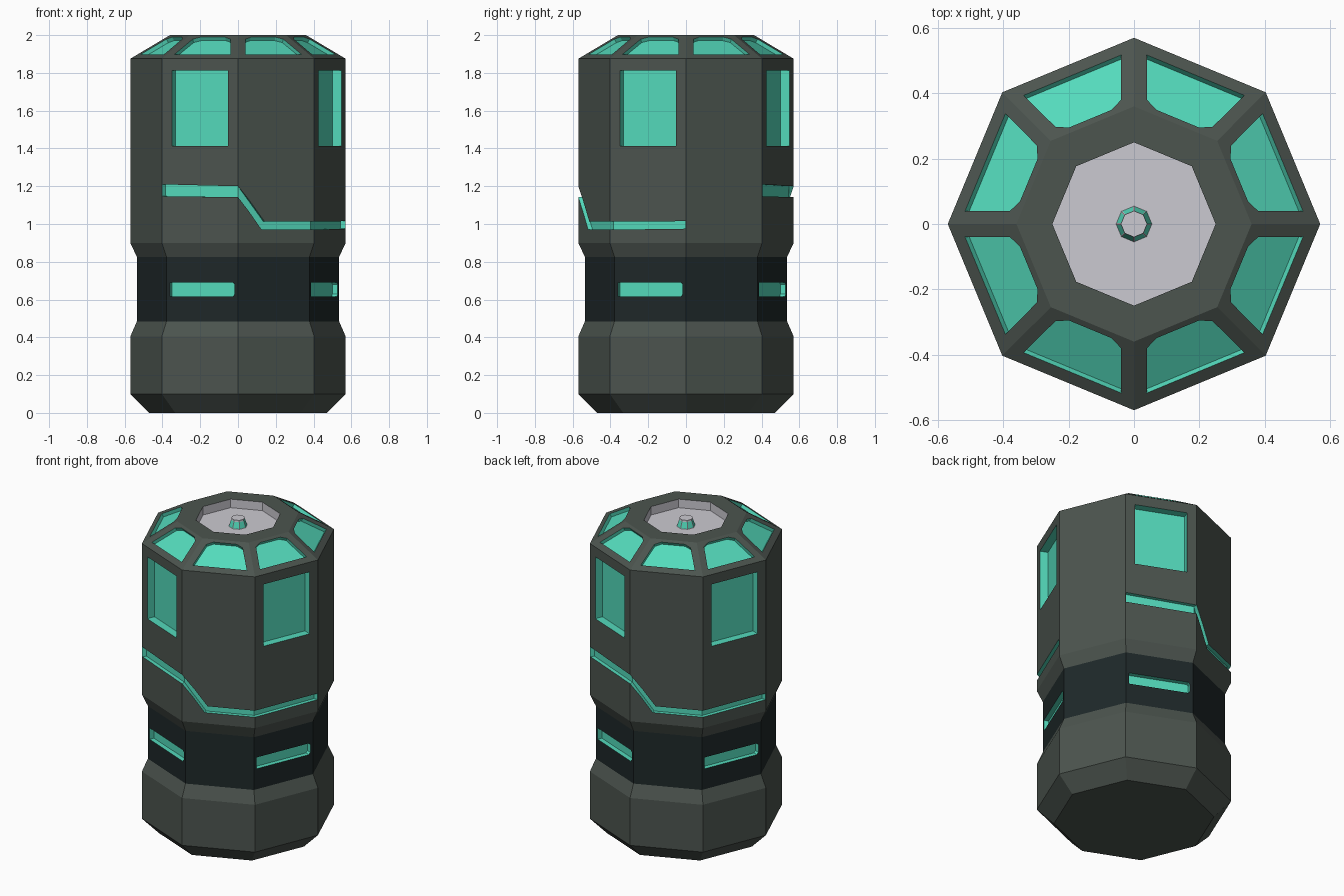
import bpy, bmesh, math
from mathutils import Vector

if "Cube" in bpy.data.objects:
    bpy.data.objects.remove(bpy.data.objects["Cube"])

BODY, TEAL, BAND, PALE = range(4)


def material(name, rgb):
    m = bpy.data.materials.new(name)
    m.diffuse_color = (*rgb, 1)
    m.use_nodes = True
    m.node_tree.nodes["Principled BSDF"].inputs["Base Color"].default_value = m.diffuse_color
    return m


MATS = [material("dark_grey_green", (0.072, 0.089, 0.077)),
        material("teal", (0.088, 0.70, 0.50)),
        material("near_black_blue", (0.013, 0.021, 0.022)),
        material("pale_grey", (0.60, 0.59, 0.64))]


def make_object(name, bm):
    bmesh.ops.recalc_face_normals(bm, faces=bm.faces)
    me = bpy.data.meshes.new(name)
    bm.to_mesh(me)
    bm.free()
    for m in MATS:
        me.materials.append(m)
    ob = bpy.data.objects.new(name, me)
    bpy.context.collection.objects.link(ob)
    return ob


def lathe(profile, sides=8):
    """Closed solid from (radius, z, material of the face above) rings."""
    bm = bmesh.new()
    rings = [[bm.verts.new((r * math.cos(i * math.tau / sides),
                            r * math.sin(i * math.tau / sides), z))
              for i in range(sides)] for r, z, _ in profile]
    for (a, b), (_, _, mat) in zip(zip(rings, rings[1:]), profile):
        for i in range(sides):
            j = (i + 1) % sides
            bm.faces.new((a[i], a[j], b[j], b[i])).material_index = mat
    bm.faces.new(rings[0]).material_index = profile[0][2]
    bm.faces.new(rings[-1]).material_index = profile[-1][2]
    return bm


def loft(bm, sections):
    """Solid through equal-length vertex loops, all teal."""
    loops = [[bm.verts.new(p) for p in s] for s in sections]
    n = len(loops[0])
    faces = [bm.faces.new(loops[0]), bm.faces.new(loops[-1])]
    for a, b in zip(loops, loops[1:]):
        faces += [bm.faces.new((a[i], a[(i + 1) % n], b[(i + 1) % n], b[i]))
                  for i in range(n)]
    for f in faces:
        f.material_index = TEAL


def face_cut(bm, angle, outline, apothem, depth, slope=0.0):
    """Pocket in an octagon side; outline is (across, z) or (across, apothem) on the slope."""
    n = Vector((math.cos(angle), math.sin(angle), 0))
    t = Vector((-n.y, n.x, 0))
    up = Vector((0, 0, 1))
    if slope:
        pts = [n * v + t * u + up * (1.875 + (apothem - v) * slope) for u, v in outline]
        n = (n * slope + up).normalized()
    else:
        pts = [n * apothem + t * u + up * v for u, v in outline]
    loft(bm, [[p - n * depth for p in pts], [p + n * 0.04 for p in pts]])


# Main octagonal shell with its dark waist and recessed top
body = make_object("canister_body", lathe([
    (0.47, 0, BODY), (0.57, 0.10, BODY), (0.57, 0.405, BODY), (0.535, 0.485, BAND),
    (0.535, 0.825, BODY), (0.57, 0.90, BODY), (0.57, 1.875, BODY),
    (0.36, 2.0, BODY), (0.25, 2.0, PALE), (0.25, 1.945, PALE)]))

cut = bmesh.new()
AP = math.cos(math.pi / 8)
# Windows and waist slots on every other side
for k in range(4):
    a = math.radians(-112.5 + 90 * k)
    face_cut(cut, a, [(-0.16, 1.413), (0.16, 1.413), (0.16, 1.812), (-0.16, 1.812)],
             0.57 * AP, 0.05)
    face_cut(cut, a, [(-0.185, 0.617), (0.176, 0.617), (0.186, 0.63), (0.186, 0.68),
                      (0.176, 0.69), (-0.185, 0.69)], 0.535 * AP, 0.03)
# Panels round the sloping shoulder
for k in range(8):
    face_cut(cut, math.radians(22.5 + 45 * k),
             [(-0.162, 0.493), (0.162, 0.493), (0.108, 0.366), (0.07, 0.349),
              (-0.07, 0.349), (-0.108, 0.366)], 0.57 * AP, 0.022, slope=0.644)


def rim_point(s):
    """Point on the octagon outline, s counted in corners."""
    i = math.floor(s)
    p, q = (Vector((0.57 * math.cos(j * math.pi / 4), 0.57 * math.sin(j * math.pi / 4), 0))
            for j in (i, i + 1))
    return p.lerp(q, s - i)


# Stepped groove over three sides, repeated on the opposite side
# (corner position of lower edge, of upper edge, lower z, upper z)
PATH = [(-2.995, -2.995, 1.147, 1.21), (-2, -2, 1.142, 1.2),
        (-1.69, -1.65, 0.97, 1.012), (-1, -1, 0.97, 1.012), (-0.005, -0.005, 0.975, 1.015)]
for turn in (0, 4):
    loft(cut, [[rim_point(lo + turn) * 0.955 + Vector((0, 0, z0)),
                rim_point(lo + turn) * 1.06 + Vector((0, 0, z0)),
                rim_point(hi + turn) * 1.06 + Vector((0, 0, z1)),
                rim_point(hi + turn) * 0.955 + Vector((0, 0, z1))]
               for lo, hi, z0, z1 in PATH])
bmesh.ops.triangulate(cut, faces=cut.faces)
cutter = make_object("pocket_cutter", cut)
cutter.hide_render = True

# Carve the pockets, keeping the teal on their walls
mod = body.modifiers.new("pockets", "BOOLEAN")
mod.operation = "DIFFERENCE"
mod.solver = "EXACT"
mod.object = cutter
bpy.context.view_layer.objects.active = body
bpy.ops.object.modifier_apply(modifier=mod.name)
bpy.data.objects.remove(cutter, do_unlink=True)

# Small tapered knob in the top recess with teal side insets
bm = lathe([(0.055, 1.944, PALE), (0.04, 1.988, PALE), (0.04, 1.996, PALE)])
sides = [f for f in bm.faces if len(f.verts) == 4 and f.calc_center_median().z < 1.98]
for f in sides:
    bmesh.ops.inset_individual(bm, faces=[f], thickness=0.004, depth=0)
    f.material_index = TEAL
make_object("top_knob", bm)
